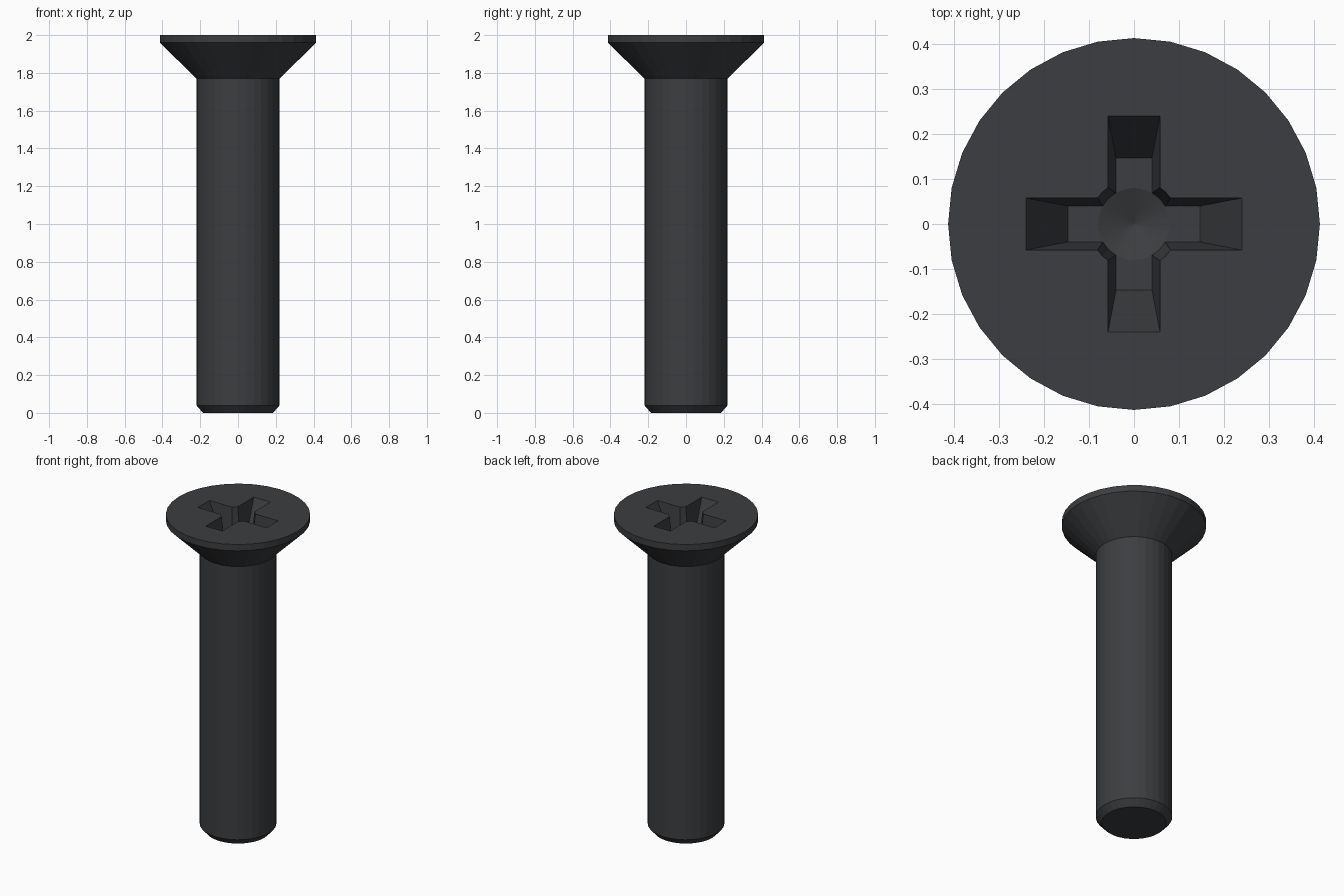
import bpy, bmesh
from math import cos, sin, pi

if "Cube" in bpy.data.objects:
    bpy.data.objects.remove(bpy.data.objects["Cube"])

SIDES = 32


def new_object(name, bm):
    bmesh.ops.recalc_face_normals(bm, faces=bm.faces)
    mesh = bpy.data.meshes.new(name)
    bm.to_mesh(mesh)
    bm.free()
    ob = bpy.data.objects.new(name, mesh)
    bpy.context.collection.objects.link(ob)
    return ob


def loft(name, rings):
    """Skin a stack of equal-length vertex rings and cap both ends."""
    bm = bmesh.new()
    loops = [[bm.verts.new(p) for p in ring] for ring in rings]
    n = len(loops[0])
    for a, b in zip(loops, loops[1:]):
        for i in range(n):
            j = (i + 1) % n
            bm.faces.new((a[i], a[j], b[j], b[i]))
    bm.faces.new(loops[0][::-1])
    bm.faces.new(loops[-1])
    return new_object(name, bm)


def circle(r, z):
    return [(r * cos(2 * pi * i / SIDES), r * sin(2 * pi * i / SIDES), z)
            for i in range(SIDES)]


def rect(hx, hy, z):
    return [(-hx, -hy, z), (hx, -hy, z), (hx, hy, z), (-hx, hy, z)]


# Shank with chamfered tip and countersunk head
screw = loft("countersunk_screw", [circle(r, z) for r, z in (
    (0.185, 0), (0.22, 0.04), (0.22, 1.77), (0.414, 1.96), (0.414, 2.0))])

# Tapered cross recess: two wedge slots and a conical centre
floor, depth, over = 1.81, 0.19, 0.02
k = (depth + over) / depth
long_top, wide_top = 0.147 + 0.094 * k, 0.04 + 0.018 * k
slot_x = loft("slot_cutter_x", [rect(0.147, 0.04, floor), rect(long_top, wide_top, 2 + over)])
slot_y = loft("slot_cutter_y", [rect(0.04, 0.147, floor), rect(wide_top, long_top, 2 + over)])
centre = loft("centre_cutter", [circle(0.0005, floor - 0.03), circle(0.08, floor),
                                circle(0.08 + 0.02 * k, 2 + over)])

for cutter in (slot_x, slot_y, centre):
    cutter.hide_render = True
    cutter.hide_set(True)
    mod = screw.modifiers.new(cutter.name, 'BOOLEAN')
    mod.operation = 'DIFFERENCE'
    mod.solver = 'EXACT'
    mod.object = cutter

# Dark steel
mat = bpy.data.materials.new("dark_steel")
mat.diffuse_color = (0.045, 0.048, 0.052, 1)
mat.use_nodes = True
mat.node_tree.nodes["Principled BSDF"].inputs["Base Color"].default_value = mat.diffuse_color
screw.data.materials.append(mat)
